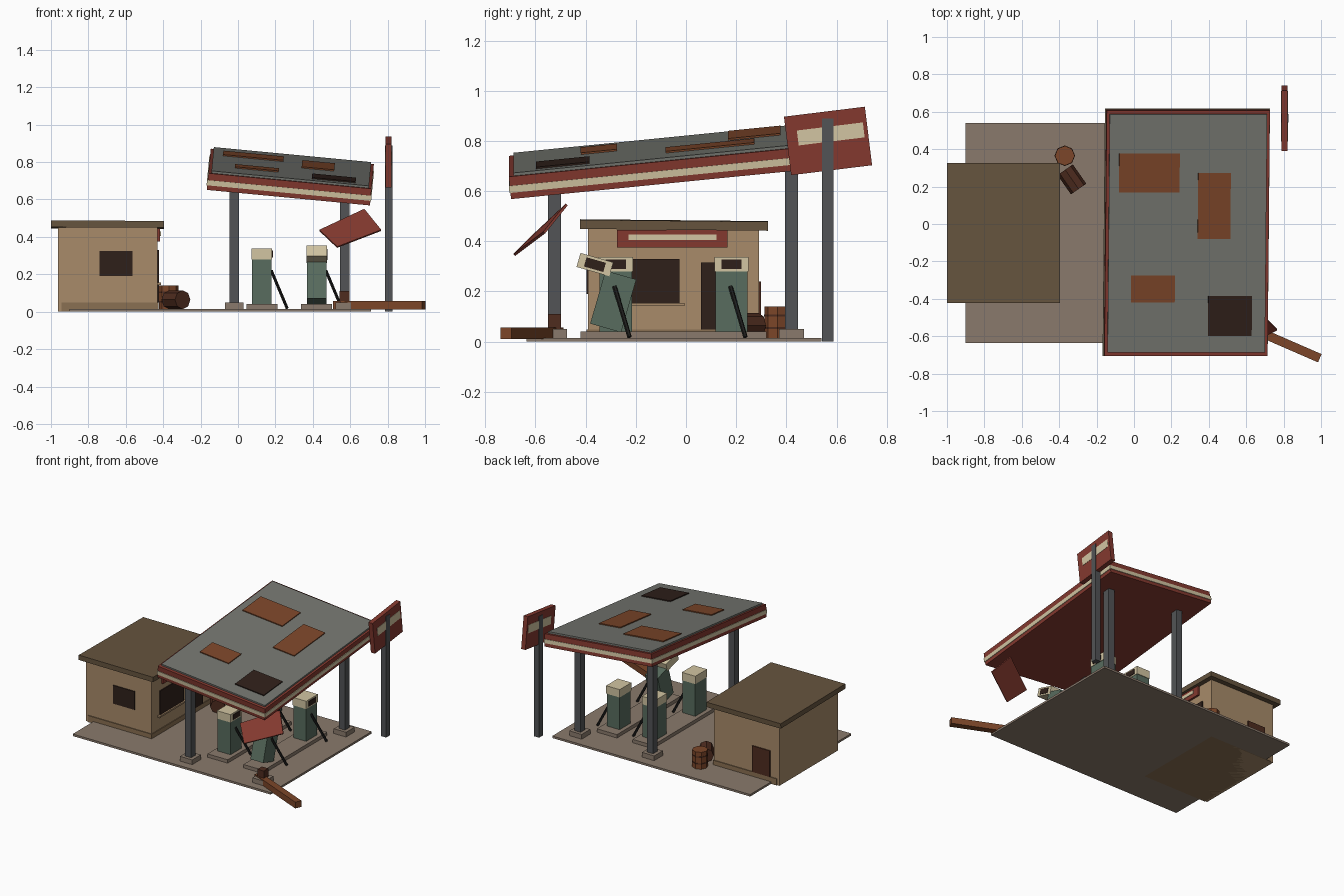
import bpy, bmesh, math
from mathutils import Matrix, Vector, Euler

if "Cube" in bpy.data.objects:
    bpy.data.objects.remove(bpy.data.objects["Cube"])

def mat(name, hexcol):
    m = bpy.data.materials.new(name)
    c = [int(hexcol[i:i + 2], 16) / 255 for i in (0, 2, 4)]
    m.diffuse_color = [v / 12.92 if v < 0.04 else ((v + 0.055) / 1.055) ** 2.4 for v in c] + [1]
    m.use_nodes = True
    m.node_tree.nodes["Principled BSDF"].inputs["Base Color"].default_value = m.diffuse_color
    return m

WALL, ROOF, SLAB = mat("plaster", "a88b6a"), mat("roofing", "66543e"), mat("concrete", "8a7a6c")
RED, DECK, RUST = mat("red_paint", "84392f"), mat("deck_grey", "747670"), mat("rust", "7c4629")
DARK, CREAM, GREEN = mat("dark", "2f201a"), mat("cream", "d2c5a2"), mat("pump_green", "586c5e")
STEEL, RUBBER, BROWN = mat("steel", "525456"), mat("rubber", "1d1d1c"), mat("dark_rust", "4e2c1f")

def finish(name, bm, m, world=Matrix()):
    bmesh.ops.recalc_face_normals(bm, faces=bm.faces)
    me = bpy.data.meshes.new(name)
    bm.to_mesh(me)
    bm.free()
    me.materials.append(m)
    ob = bpy.data.objects.new(name, me)
    ob.matrix_world = world
    bpy.context.collection.objects.link(ob)
    return ob

def box(name, c, s, m, rot=(0, 0, 0), parent=Matrix()):
    bm = bmesh.new()
    bmesh.ops.create_cube(bm, size=1)
    bmesh.ops.scale(bm, vec=s, verts=bm.verts)
    return finish(name, bm, m, parent @ Matrix.Translation(c) @ Euler(rot).to_matrix().to_4x4())

def span(name, x, y, z, m):
    r = (x, y, z)
    return box(name, [(a + b) / 2 for a, b in r], [b - a for a, b in r], m)

def rod(name, a, b, r, m, sides=8):
    a, b = Vector(a), Vector(b)
    bm = bmesh.new()
    bmesh.ops.create_cone(bm, cap_ends=True, segments=sides, radius1=r, radius2=r, depth=(b - a).length)
    q = (b - a).to_track_quat('Z', 'Y').to_matrix().to_4x4()
    return finish(name, bm, m, Matrix.Translation((a + b) / 2) @ q)

# forecourt
span("forecourt_slab", (-.9, .71), (-.635, .54), (0, .015), SLAB)

# shop
span("shop_walls", (-.963, -.43), (-.39, .29), (0, .455), WALL)
span("shop_plinth", (-.945, -.425), (-.396, .296), (0, .048), mat("plinth", "8a7052"))
box("shop_roof", (-.698, -.048, .465), (.604, .75, .036), ROOF, (-.01, .004, 0))
span("front_window", (-.74, -.565), (-.396, -.38), (.19, .325), DARK)
span("back_hatch", (-.89, -.745), (.28, .298), (.048, .24), BROWN)
span("shop_window", (-.44, -.423), (-.3, -.025), (.155, .33), DARK)
span("window_sill", (-.44, -.412), (-.32, -.005), (.143, .155), WALL)
span("shop_door", (-.44, -.423), (.06, .2), (.048, .315), DARK)
span("shop_sign", (-.44, -.416), (-.275, .165), (.375, .445), RED)
span("shop_sign_stripe", (-.43, -.412), (-.23, .122), (.405, .428), CREAM)

# sagging canopy
CX, CY, CZ, SX, SY = .28, -.045, .72, .095, .1
canopy = Matrix.Translation((CX, CY, CZ)) @ Euler((SY, SX, 0)).to_matrix().to_4x4()
box("canopy_fascia", (0, 0, 0), (.876, 1.32, .09), RED, parent=canopy)
box("canopy_stripe", (0, 0, -.006), (.884, 1.328, .028), CREAM, parent=canopy)
box("canopy_deck", (0, 0, .045), (.845, 1.28, .024), DECK, parent=canopy)
patches = [(-.09, .235, .175, .385, RUST), (.335, .51, -.075, .28, RUST),
           (-.02, .215, -.415, -.27, RUST), (.395, .63, -.595, -.38, DARK)]
for i, (x0, x1, y0, y1, m) in enumerate(patches):
    box(f"roof_patch_{i}", ((x0 + x1) / 2 - CX, (y0 + y1) / 2 - CY, .058),
        (x1 - x0, y1 - y0, .012), m, parent=canopy)

# columns on pads, front right one broken off and fallen
for x in (-.02, .57):
    for y in (-.525, .42):
        span("column_pad", (x - .05, x + .05), (y - .05, y + .05), (.01, .05), SLAB)
        if x > 0 and y < 0:
            span("column_stub", (x - .026, x + .026), (y - .026, y + .026), (.04, .11), BROWN)
        else:
            top = CZ - SX * (x - CX) + SY * (y - CY)
            span("column", (x - .025, x + .025), (y - .026, y + .026), (.04, top), STEEL)
box("fallen_column", (.755, -.614, .034), (.52, .048, .046), RUST, (0, 0, math.radians(-23.5)))

# hanging roof sheet
bm = bmesh.new()
pts = [(.53, -.685, .345), (.435, -.595, .435), (.675, -.475, .547), (.765, -.565, .435)]
bm.faces.new([bm.verts.new(p) for p in pts])
sheet = finish("hanging_sheet", bm, RED)
mod = sheet.modifiers.new("thickness", 'SOLIDIFY')
mod.thickness, mod.offset = .01, 0

# pump islands and pumps
for px in (.128, .42):
    span("pump_island", (px - .082, px + .082), (-.42, .32), (.01, .04), SLAB)
    for py in (-.28, .182):
        broken = px > .3 and py < 0
        rot = (math.radians(-16), 0, 0) if broken else (0, 0, 0)
        body = (px, -.29, .16) if broken else (px, py, .16)
        head = (px, -.363, .307) if broken else (px, py, .308)
        box("pump_body", body, (.104, .128, .24 if not broken else .22), GREEN, rot)
        box("pump_head", head, (.11, .136, .058), CREAM, rot)
        box("pump_display", (px + .055, head[1], head[2]), (.008, .08, .038), DARK, rot)
        rod("pump_hose", (px + .05, py - .005, .22), (px + .135, py + .055, .018), .009, RUBBER, 6)

# roadside sign
span("sign_pole", (.785, .825), (.543, .587), (0, .89), STEEL)
tilt = (math.radians(7), 0, 0)
box("sign_board", (.805, .566, .8), (.034, .325, .235), RED, tilt)
box("sign_panel", (.805, .577, .828), (.038, .265, .06), CREAM, tilt)

# barrels
rod("standing_barrel", (-.37, .365, .012), (-.37, .365, .14), .053, RUST)
rod("fallen_barrel", (-.368, .29, .064), (-.296, .187, .064), .05, BROWN)
for z in (.05, .1):
    rod("barrel_hoop", (-.37, .365, z), (-.37, .365, z + .008), .055, BROWN)
